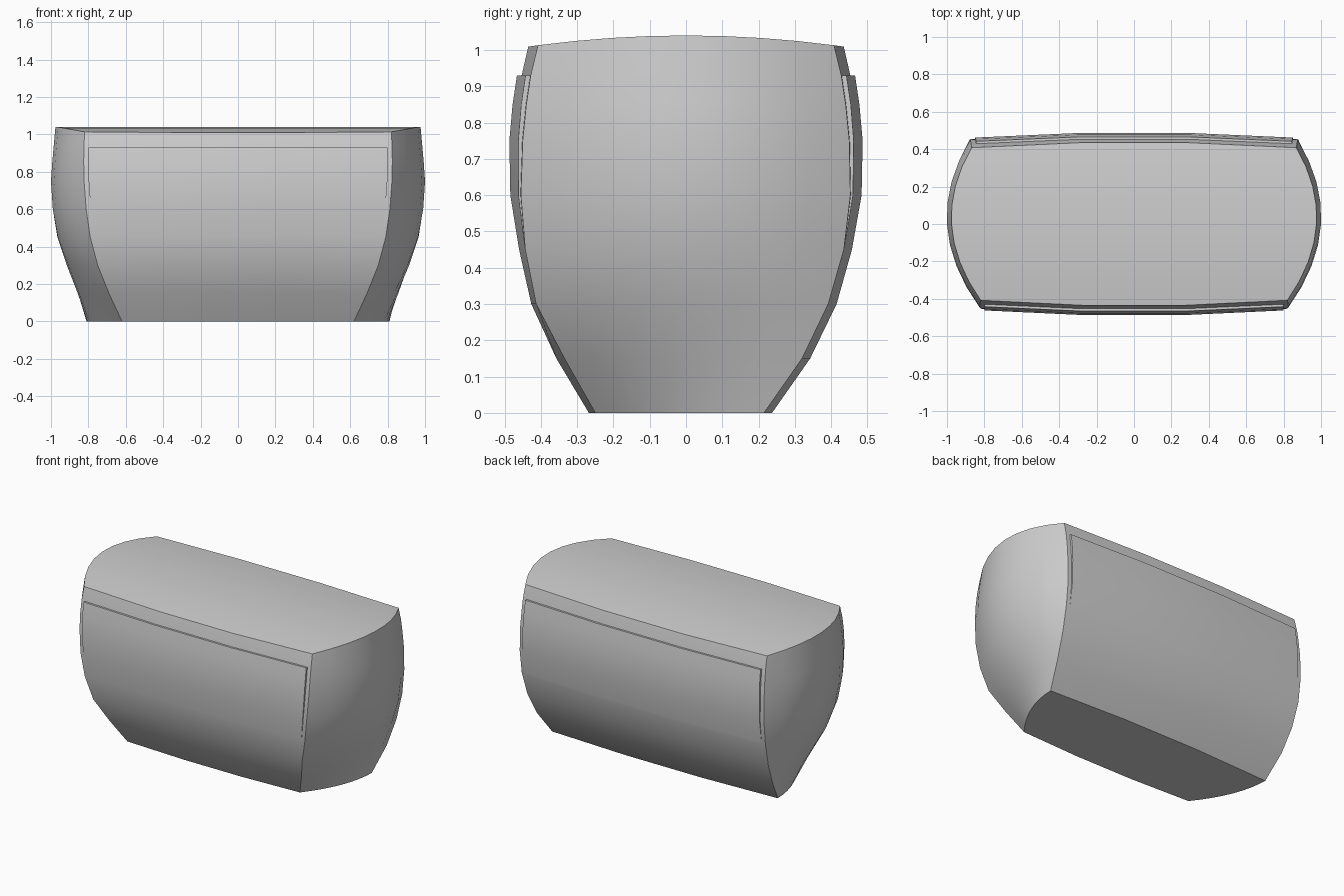
import bpy, bmesh, math

if "Cube" in bpy.data.objects:
    bpy.data.objects.remove(bpy.data.objects["Cube"])

grey = bpy.data.materials.new("light grey")
grey.diffuse_color = (0.62, 0.62, 0.62, 1)
grey.use_nodes = True
grey.node_tree.nodes["Principled BSDF"].inputs["Base Color"].default_value = grey.diffuse_color

# z, front corner x, front corner y, front middle y,
# back corner x, back corner y, back middle y, side middle x
LEVELS = [
    (0.00, .620, -.250, -.270, .810, .215, .240, .760),
    (0.15, .690, -.335, -.360, .845, .320, .345, .835),
    (0.30, .750, -.413, -.428, .865, .392, .418, .907),
    (0.45, .790, -.443, -.462, .875, .435, .460, .963),
    (0.60, .812, -.455, -.481, .877, .453, .481, .990),
    (0.75, .823, -.450, -.479, .876, .450, .479, 1.00),
    (0.85, .825, -.440, -.468, .873, .440, .468, .993),
    (0.93, .824, -.428, -.456, .871, .428, .456, .986),
    (1.01, .820, -.408, -.438, .868, .408, .438, .976),
]
NF, NS = 3, 8          # segments along the front/back and along each end
PANEL_U = (-.97, -1 / 3, 1 / 3, .97)
PANEL_OUT = {.45: 0, .60: .006, .75: .011, .85: .013, .93: .013}


def wall_y(corner, middle, u):
    """Bowed wall made of three straight facets; u runs -1..1."""
    knee = middle + (corner - middle) / 9
    a = abs(u)
    return knee if a <= 1 / 3 else knee + (corner - knee) * (a - 1 / 3) * 1.5


def end_point(row, t):
    """Point on the right end, t = 0 at the front corner, 1 at the back."""
    _, fx, fy, _, bx, by, _, sx = row
    x = fx * (1 - t) * (1 - 2 * t) + sx * 4 * t * (1 - t) + bx * t * (2 * t - 1)
    return x, fy + (by - fy) * t


def ring(row):
    _, fx, fy, fm, bx, by, bm, _ = row
    pts = []
    for i in range(NF):
        u = -1 + 2 * i / NF
        pts.append((u * fx, wall_y(fy, fm, u)))
    pts += [end_point(row, i / NS) for i in range(NS)]
    for i in range(NF):
        u = 1 - 2 * i / NF
        pts.append((u * bx, wall_y(by, bm, u)))
    for i in range(NS):
        x, y = end_point(row, 1 - i / NS)
        pts.append((-x, y))
    return pts


def finish(bm, name):
    bmesh.ops.recalc_face_normals(bm, faces=bm.faces)
    me = bpy.data.meshes.new(name)
    for f in bm.faces:
        f.smooth = True
    bm.to_mesh(me)
    bm.free()
    me.set_sharp_from_angle(angle=math.radians(28))
    me.materials.append(grey)
    ob = bpy.data.objects.new(name, me)
    bpy.context.collection.objects.link(ob)


# Bulging body with flat base and arched lid
bm = bmesh.new()
rings = []
for row in LEVELS:
    top = row is LEVELS[-1]
    rings.append([bm.verts.new((x, y, row[0] + (.03 * (1 - (y / .43) ** 2) if top else 0)))
                  for x, y in ring(row)])
n = len(rings[0])
for a, b in zip(rings, rings[1:]):
    for i in range(n):
        j = (i + 1) % n
        bm.faces.new((a[i], a[j], b[j], b[i]))
bm.faces.new(rings[0][::-1])
rim = rings[-1]
right = rim[NF:NF + NS + 1]
left = (rim[2 * NF + NS:] + rim[:1])[::-1]
bm.faces.new(rim[:NF + 1])                        # lid, front strip
bm.faces.new(rim[NF + NS:2 * NF + NS + 1])        # lid, back strip
for i in range(NS):
    bm.faces.new((left[i], right[i], right[i + 1], left[i + 1]))
finish(bm, "body")


# Raised panels on the front and back, blending into the body lower down
def panel(name, side):
    bm = bmesh.new()
    outer, inner = [], []
    for row in LEVELS:
        if row[0] not in PANEL_OUT:
            continue
        cx, cy, my = row[1:4] if side < 0 else row[4:7]
        for grid, off in ((outer, PANEL_OUT[row[0]]), (inner, -.008)):
            grid.append([bm.verts.new((u * cx, wall_y(cy, my, u) + side * off, row[0]))
                         for u in PANEL_U])
    for g in (outer, inner):
        for a, b in zip(g, g[1:]):
            for i in range(3):
                bm.faces.new((a[i], a[i + 1], b[i + 1], b[i]))
    for k in (0, -1):
        for i in range(3):
            bm.faces.new((outer[k][i], outer[k][i + 1], inner[k][i + 1], inner[k][i]))
        for r in range(len(outer) - 1):
            bm.faces.new((outer[r][k], outer[r + 1][k], inner[r + 1][k], inner[r][k]))
    finish(bm, name)


panel("front_panel", -1)
panel("back_panel", 1)
